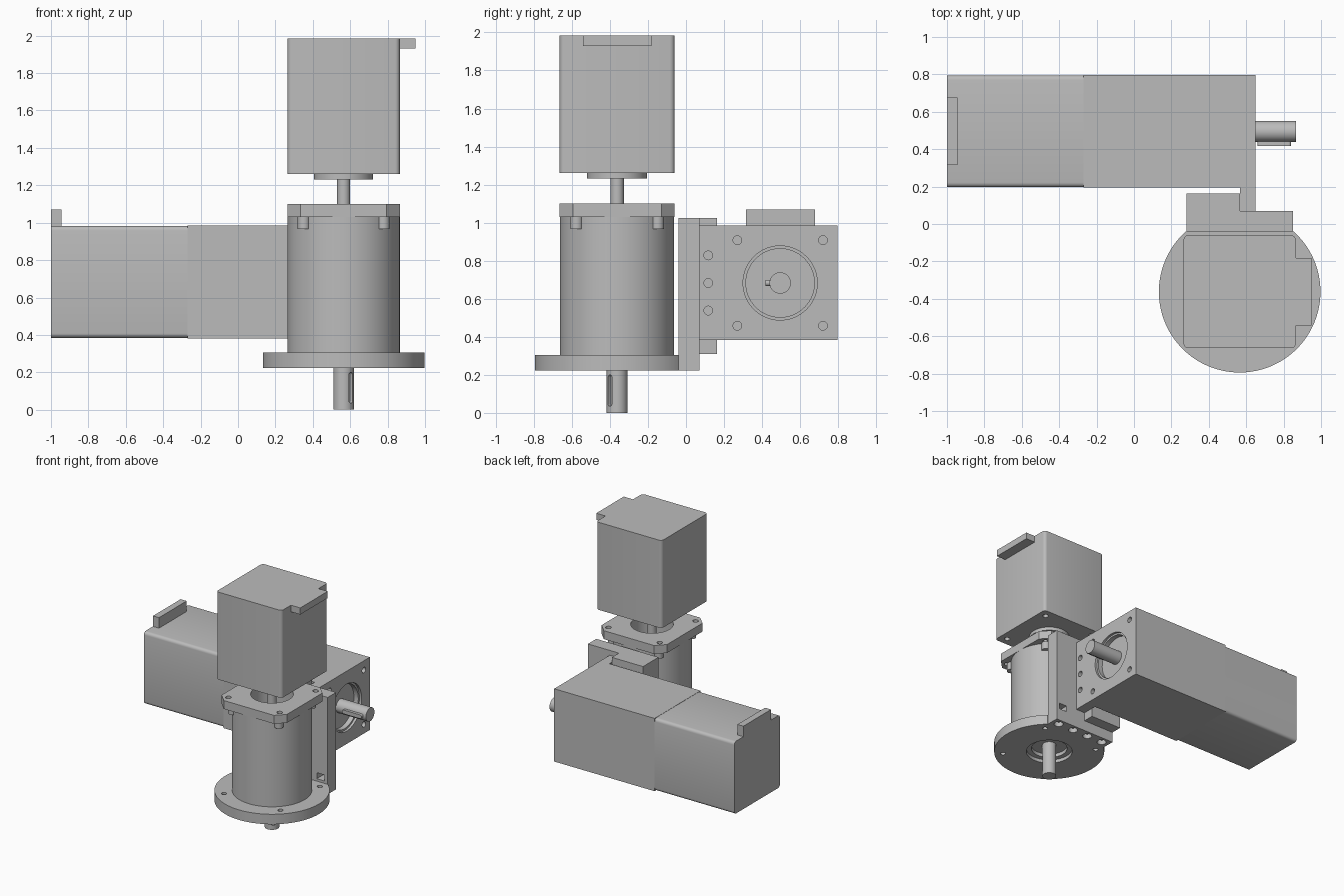
import bpy
import bmesh
from math import cos, sin, pi, radians
from mathutils import Matrix

old = bpy.data.objects.get("Cube")
if old:
    bpy.data.objects.remove(old, do_unlink=True)

grey = bpy.data.materials.new("machined grey")
grey.use_nodes = True
grey.diffuse_color = (0.5, 0.5, 0.5, 1)
grey.node_tree.nodes["Principled BSDF"].inputs["Base Color"].default_value = (0.5, 0.5, 0.5, 1)


def finish(name, bm):
    mesh = bpy.data.meshes.new(name)
    bm.to_mesh(mesh)
    bm.free()
    mesh.materials.append(grey)
    obj = bpy.data.objects.new(name, mesh)
    bpy.context.collection.objects.link(obj)
    return obj


def box(name, x, y, z, bevel=0, axis=2, segments=4, turn=0):
    """Box from ranges; bevel only the edges running along one axis."""
    bm = bmesh.new()
    bmesh.ops.create_cube(bm, size=1)
    for v in bm.verts:
        v.co = [(r[0] + r[1]) / 2 + c * (r[1] - r[0]) for r, c in zip((x, y, z), v.co)]
    if bevel:
        edges = [e for e in bm.edges if abs((e.verts[0].co - e.verts[1].co)[axis]) > 0.01]
        bmesh.ops.bevel(bm, geom=edges, offset=bevel, segments=segments,
                        profile=0.5, affect='EDGES')
    return finish(name, bm)


def rod(name, centre, radius, span, axis="z", sides=64):
    """Cylinder along z at (x, y), or along x at (y, z)."""
    bm = bmesh.new()
    bmesh.ops.create_cone(bm, cap_ends=True, segments=sides, radius1=radius,
                          radius2=radius, depth=span[1] - span[0])
    mid = (span[0] + span[1]) / 2
    if axis == "x":
        bm.transform(Matrix.Translation((mid, *centre)) @ Matrix.Rotation(pi / 2, 4, 'Y'))
    else:
        bm.transform(Matrix.Translation((*centre, mid)))
    return finish(name, bm)


def boolean(target, tools, operation='DIFFERENCE'):
    for tool in tools:
        tool.hide_render = True
        mod = target.modifiers.new("boolean", 'BOOLEAN')
        mod.operation, mod.solver, mod.object = operation, 'EXACT', tool
        bpy.context.view_layer.objects.active = target
        bpy.ops.object.modifier_apply(modifier=mod.name)
        bpy.data.objects.remove(tool, do_unlink=True)


def corners(centre, offset):
    return [(centre[0] + i * offset, centre[1] + j * offset)
            for i in (-1, 1) for j in (-1, 1)]


CX, CY = 0.565, -0.362          # vertical axis
HUB = (0.495, 0.683)            # horizontal axis (y, z)
axis_v = (CX, CY)
side_x, side_y = (CX - 0.3, CX + 0.3), (CY - 0.302, CY + 0.302)

# Upper motor
motor = box("upper_motor", side_x, side_y, (1.26, 1.985), 0.025)
boolean(motor, [rod("hole", p, 0.022, (1.2, 1.32), sides=24) for p in corners(axis_v, 0.235)])
box("upper_connector", (0.86, 0.95), (CY - 0.18, CY + 0.18), (1.93, 1.985))
rod("upper_pilot", axis_v, 0.158, (1.232, 1.262))
rod("upper_motor_shaft", axis_v, 0.035, (1.0, 1.24), sides=32)

# Vertical gearbox: square adapter, round body and screw heads
adapter = box("gearbox_adapter", side_x, side_y, (1.03, 1.10), 0.07, segments=1)
boolean(adapter, [rod("bore", axis_v, 0.16, (0.9, 1.2))]
        + [rod("hole", p, 0.022, (1.0, 1.2), sides=24) for p in corners(axis_v, 0.235)])
body = rod("gearbox_body", axis_v, 0.3, (0.30, 1.03), sides=96)
boolean(body, [rod("bore", axis_v, 0.16, (0.93, 1.2))])
for p in corners(axis_v, 0.213):
    rod("adapter_screw", p, 0.033, (0.966, 1.031), sides=24)

# Round mounting flange with recess and bolt holes
flange = rod("round_flange", axis_v, 0.432, (0.222, 0.305), sides=128)
bolt_circle = [(CX + 0.365 * cos(radians(a)), CY + 0.365 * sin(radians(a)))
               for a in (45, 135, 225, 315)]
boolean(flange, [rod("recess", axis_v, 0.18, (0.2, 0.25)),
                 rod("inner_recess", axis_v, 0.14, (0.2, 0.28)),
                 box("plate_clearance", (0, 1.1), (-0.04, 0.2), (0.1, 0.4))]
        + [rod("hole", p, 0.02, (0.1, 0.4), sides=24) for p in bolt_circle])

# Output shaft with a keyway turned towards the front left
shaft = rod("output_shaft", axis_v, 0.055, (0, 0.29), sides=48)
key_cut = box("keyway", (0.033, 0.09), (-0.014, 0.014), (0.035, 0.2), 0.013, axis=0)
key_cut.data.transform(Matrix.Translation((CX, CY, 0)) @ Matrix.Rotation(-pi / 4, 4, 'Z'))
boolean(shaft, [key_cut])

# Upright bracket with screw pockets
plate = box("bracket_plate", (0.28, 0.85), (-0.04, 0.07), (0.222, 1.025))
pockets = [rod("counterbore", (CX + dx, 0.015), 0.036, (0.1, 0.26), sides=32)
           for dx in (-0.22, -0.073, 0.073, 0.22)]
windows = [box("window", (CX + s * 0.22 - 0.035, CX + s * 0.22 + 0.035),
               (-0.2, 0.2), (0.325, 0.375)) for s in (-1, 1)]
boolean(plate, pockets + windows)
box("bracket_block", (0.28, 0.566), (0.07, 0.162), (0.31, 1.025))

# Horizontal gearbox and its mounting face
gearbox = box("horizontal_gearbox", (-0.27, 0.57), (0.195, 0.797), (0.382, 0.985))
face = box("mounting_face", (0.566, 0.65), (0.07, 0.797), (0.382, 0.985))
boolean(face, [rod("bore", HUB, 0.195, (0.63, 0.7), "x"),
               rod("inner_bore", HUB, 0.18, (0.59, 0.7), "x")]
        + [rod("hole", p, 0.023, (0.59, 0.7), "x", 24) for p in corners(HUB, 0.225)]
        + [rod("hole", (0.117, HUB[1] + dz), 0.023, (0.5, 0.7), "x", 24)
           for dz in (-0.145, 0, 0.145)])
rod("side_shaft", HUB, 0.056, (0.57, 0.865), "x", 48)
box("side_key", (0.66, 0.84), (0.418, 0.46), (HUB[1] - 0.016, HUB[1] + 0.016), 0.015, axis=1)

# Horizontal motor
box("horizontal_motor", (-1, -0.27), (0.197, 0.795), (0.384, 0.983), 0.025, axis=0)
box("horizontal_connector", (-1, -0.945), (0.315, 0.677), (0.975, 1.07))

# Smooth round walls, keep machined edges crisp
for obj in bpy.context.scene.objects:
    obj.select_set(obj.type == 'MESH')
bpy.context.view_layer.objects.active = gearbox
bpy.ops.object.shade_smooth_by_angle(angle=radians(30))
